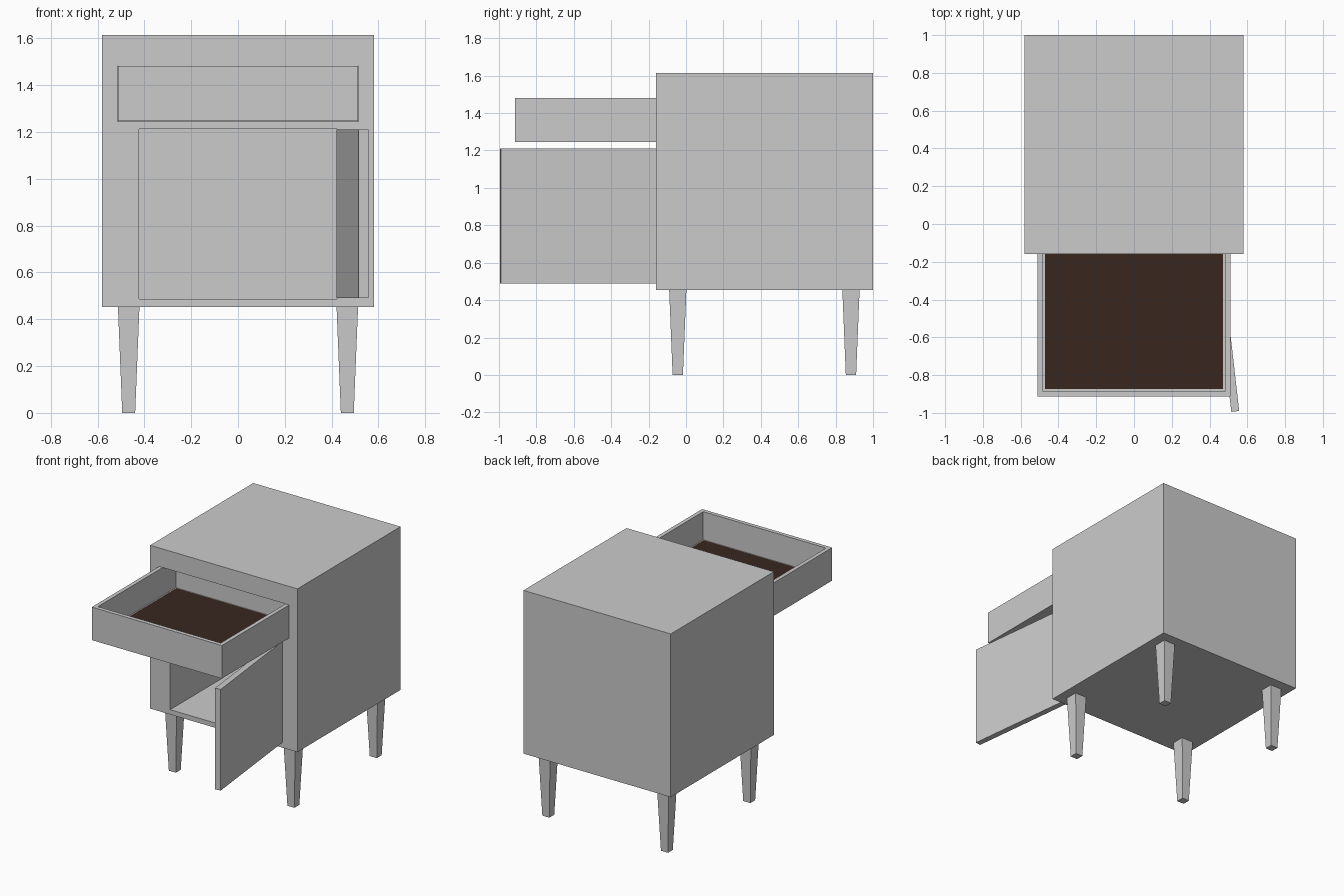
import bpy, bmesh, math
from mathutils import Matrix, Vector

if "Cube" in bpy.data.objects:
    bpy.data.objects.remove(bpy.data.objects["Cube"])


def make(name, bm):
    bmesh.ops.recalc_face_normals(bm, faces=bm.faces)
    mesh = bpy.data.meshes.new(name)
    bm.to_mesh(mesh)
    bm.free()
    ob = bpy.data.objects.new(name, mesh)
    bpy.context.collection.objects.link(ob)
    return ob


def box_bm(lo, hi):
    lo, hi = Vector(lo), Vector(hi)
    bm = bmesh.new()
    bmesh.ops.create_cube(bm, size=1)
    bmesh.ops.scale(bm, vec=hi - lo, verts=bm.verts)
    bmesh.ops.translate(bm, vec=(lo + hi) / 2, verts=bm.verts)
    return bm


def box(name, lo, hi):
    return make(name, box_bm(lo, hi))


FRONT = -0.16

# Cabinet with a drawer slot and a door compartment cut into the front
cabinet = box("cabinet", (-0.58, FRONT, 0.453), (0.58, 1.0, 1.615))
cutters = [
    box("drawer_slot_cutter", (-0.514, FRONT - 0.1, 1.244), (0.514, 0.95, 1.483)),
    box("compartment_cutter", (-0.422, FRONT - 0.1, 0.487), (0.422, 0.95, 1.213)),
]
for cutter in cutters:
    mod = cabinet.modifiers.new(cutter.name, 'BOOLEAN')
    mod.operation = 'DIFFERENCE'
    mod.solver = 'EXACT'
    mod.object = cutter
    cutter.hide_render = True
    cutter.display_type = 'WIRE'

# Open drawer: a box whose top is inset and sunk to make the tray
bm = box_bm((-0.512, -0.913, 1.246), (0.512, 0.02, 1.481))
top = max(bm.faces, key=lambda f: f.calc_center_median().z)
bmesh.ops.inset_region(bm, faces=[top], thickness=0.04)
sunk = bmesh.ops.extrude_discrete_faces(bm, faces=[top])["faces"]
bmesh.ops.translate(bm, vec=(0, 0, -0.2), verts=sunk[0].verts)
make("drawer", bm)

# Dark lining on the drawer floor
lining = box("drawer_lining", (-0.472, -0.873, 1.279), (0.472, -0.02, 1.285))
brown = bpy.data.materials.new("dark_brown")
brown.diffuse_color = (0.04, 0.02, 0.013, 1)
brown.use_nodes = True
brown.node_tree.nodes["Principled BSDF"].inputs["Base Color"].default_value = brown.diffuse_color
lining.data.materials.append(brown)

# Door swung open around its right-hand hinge edge
bm = box_bm((0, -0.84, 0.49), (0.042, 0, 1.21))
bmesh.ops.transform(bm, verts=bm.verts,
                    matrix=Matrix.Translation((0.42, FRONT, 0)) @ Matrix.Rotation(math.radians(6.5), 4, 'Z'))
make("door", bm)

# Four square tapered legs
for side, sx in (("left", -1), ("right", 1)):
    for end, y in (("front", -0.044), ("back", 0.882)):
        bm = box_bm((-0.046, -0.046, 0), (0.046, 0.046, 0.455))
        for v in bm.verts:
            if v.co.z < 0.1:
                v.co.x *= 0.6
                v.co.y *= 0.6
        bmesh.ops.translate(bm, vec=(sx * 0.467, y, 0), verts=bm.verts)
        make(f"{end}_{side}_leg", bm)
